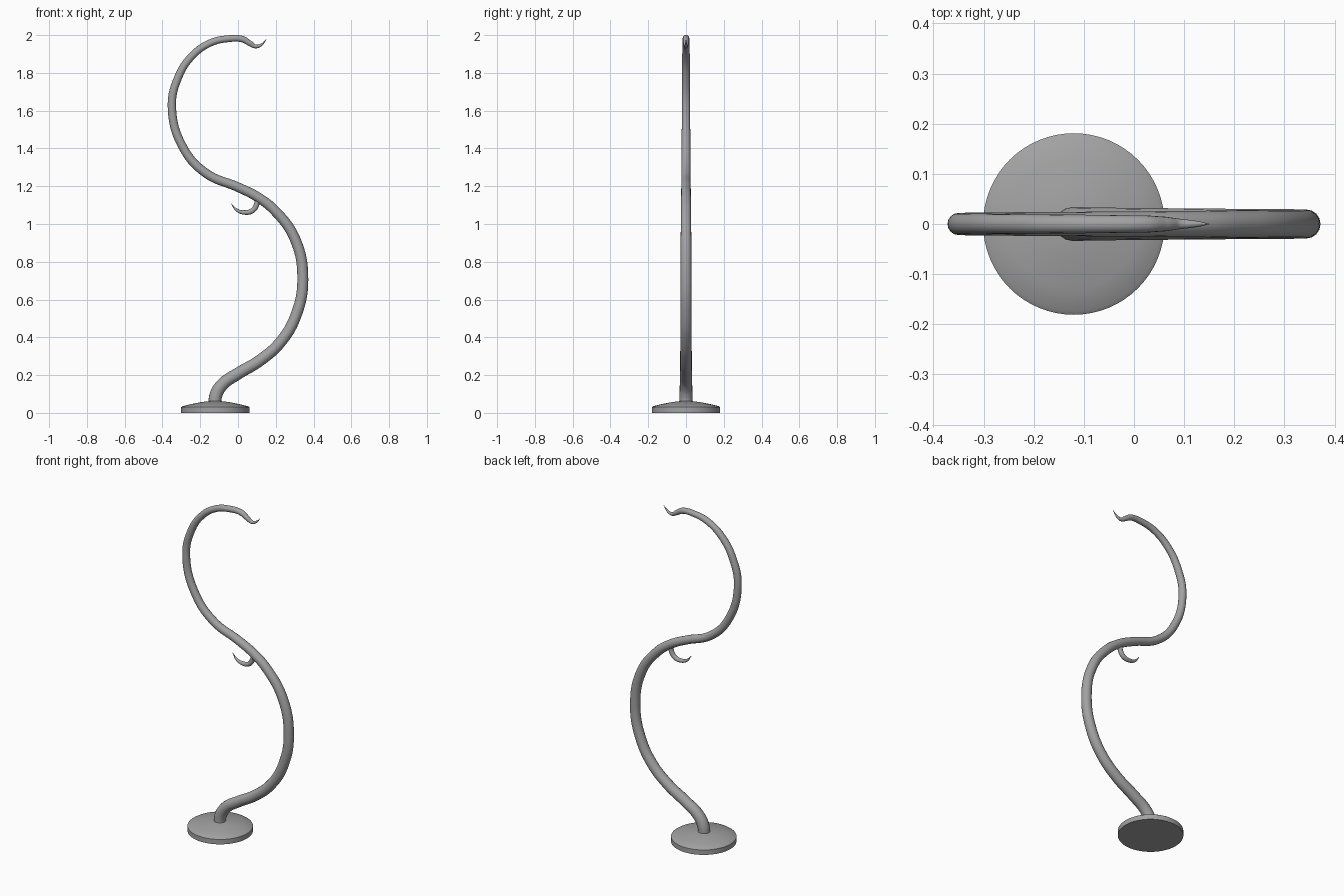
import bpy, bmesh, math
from mathutils import Matrix

if "Cube" in bpy.data.objects:
    bpy.data.objects.remove(bpy.data.objects["Cube"])

# Dark grey metal shared by all parts
metal = bpy.data.materials.new("dark_grey_metal")
metal.diffuse_color = (0.36, 0.36, 0.36, 1)
metal.use_nodes = True
metal.node_tree.nodes["Principled BSDF"].inputs["Base Color"].default_value = metal.diffuse_color


def tube(name, pts):
    """Tapered round tube through (x, z, radius) points in the y = 0 plane."""
    cu = bpy.data.curves.new(name, 'CURVE')
    cu.dimensions = '3D'
    cu.bevel_depth = 1.0
    cu.bevel_resolution = 6
    cu.resolution_u = 10
    cu.use_fill_caps = True
    cu.materials.append(metal)
    sp = cu.splines.new('BEZIER')
    sp.radius_interpolation = 'LINEAR'
    sp.bezier_points.add(len(pts) - 1)
    for bp, (x, z, r) in zip(sp.bezier_points, pts):
        bp.co = (x, 0, z)
        bp.radius = r
        bp.handle_left_type = bp.handle_right_type = 'AUTO'
    ob = bpy.data.objects.new(name, cu)
    bpy.context.collection.objects.link(ob)
    return ob


def lathe(name, profile, x, steps=64):
    """Spin an (r, z) profile around a vertical axis at x."""
    bm = bmesh.new()
    vs = [bm.verts.new((r, 0, z)) for r, z in profile]
    es = [bm.edges.new(p) for p in zip(vs, vs[1:])]
    bmesh.ops.spin(bm, geom=vs + es, cent=(0, 0, 0), axis=(0, 0, 1),
                   angle=math.tau, steps=steps, use_merge=True)
    bmesh.ops.remove_doubles(bm, verts=bm.verts, dist=1e-5)
    bmesh.ops.recalc_face_normals(bm, faces=bm.faces)
    bm.transform(Matrix.Translation((x, 0, 0)))
    me = bpy.data.meshes.new(name)
    bm.to_mesh(me)
    bm.free()
    me.materials.append(metal)
    ob = bpy.data.objects.new(name, me)
    bpy.context.collection.objects.link(ob)
    bpy.context.view_layer.objects.active = ob
    ob.select_set(True)
    bpy.ops.object.shade_smooth_by_angle(angle=math.radians(30))
    ob.select_set(False)
    return ob


# Round foot: short rim and a shallow dome
lathe("base_plate", [(0, 0), (0.181, 0), (0.181, 0.03), (0.174, 0.035), (0.13, 0.046),
                     (0.08, 0.056), (0.045, 0.061), (0, 0.064)], -0.12)

# S-shaped pole, tapering up to a pointed curl
tube("curved_pole", [
    (-0.122, 0.03, 0.034), (-0.118, 0.09, 0.034), (-0.083, 0.15, 0.033),
    (0.0, 0.208, 0.032), (0.115, 0.277, 0.031), (0.225, 0.375, 0.03),
    (0.307, 0.517, 0.0295), (0.343, 0.71, 0.029), (0.302, 0.92, 0.028),
    (0.196, 1.07, 0.027), (0.1, 1.145, 0.026), (0.0, 1.195, 0.025),
    (-0.165, 1.266, 0.024), (-0.285, 1.395, 0.023), (-0.35, 1.62, 0.022),
    (-0.315, 1.78, 0.021), (-0.245, 1.888, 0.02), (-0.15, 1.957, 0.019),
    (-0.05, 1.981, 0.018), (0.025, 1.978, 0.017), (0.062, 1.957, 0.0145),
    (0.095, 1.94, 0.010), (0.126, 1.951, 0.006), (0.15, 1.978, 0.0005)])

# Small hanging hook under the middle bend
tube("side_hook", [
    (0.105, 1.14, 0.014), (0.093, 1.09, 0.014), (0.07, 1.067, 0.0135),
    (0.036, 1.061, 0.012), (-0.004, 1.072, 0.008), (-0.038, 1.11, 0.0005)])
